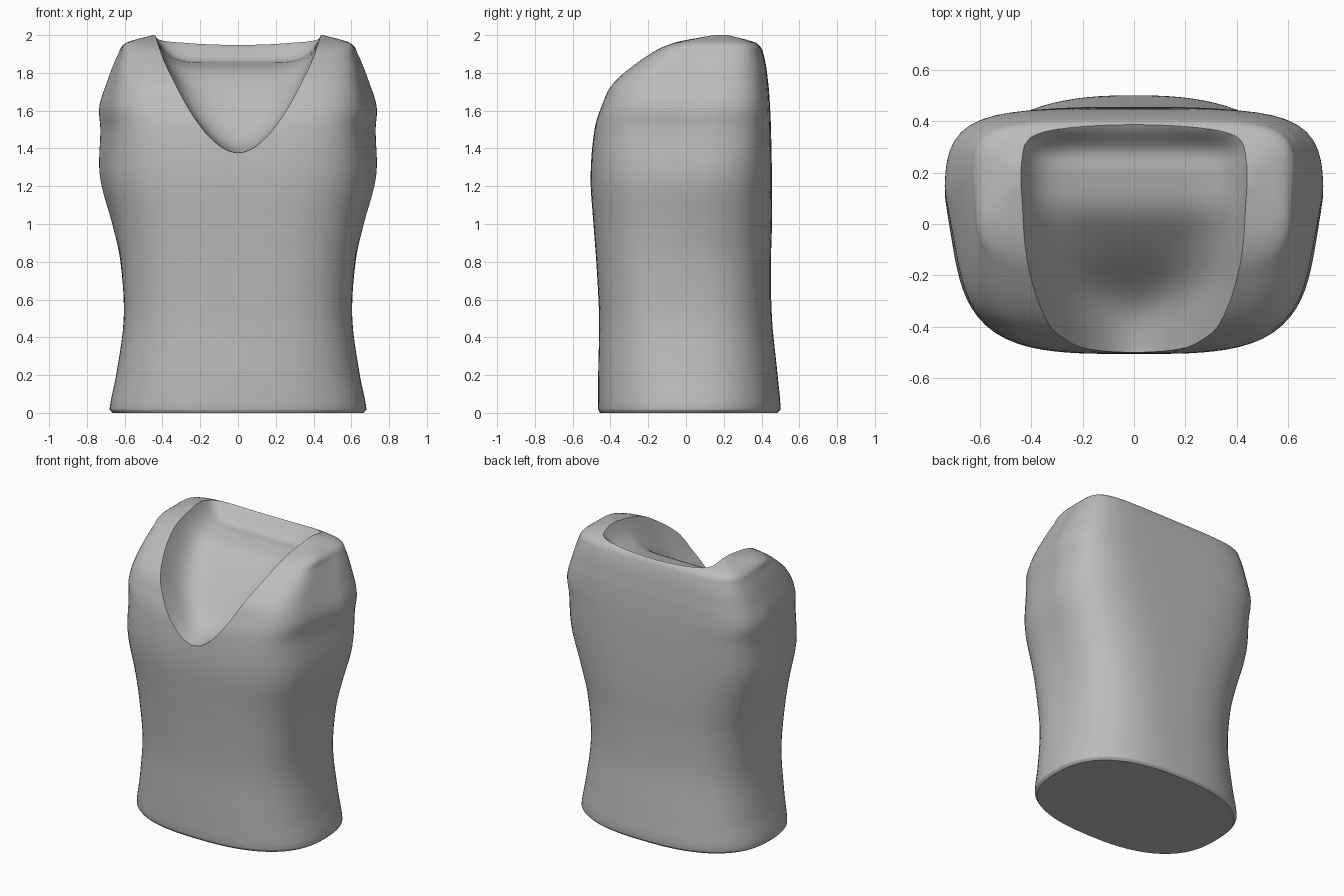
import bpy, bmesh, math

cube = bpy.data.objects.get("Cube")
if cube:
    bpy.data.objects.remove(cube)

grey = bpy.data.materials.new("plain grey")
grey.use_nodes = True
colour = (0.5, 0.5, 0.5, 1)
grey.diffuse_color = colour
grey.node_tree.nodes["Principled BSDF"].inputs["Base Color"].default_value = colour


def sample(keys, steps):
    """Smooth rows between key rows; the first column is the position."""
    def slope(i, c):
        a, b = keys[max(i - 1, 0)], keys[min(i + 1, len(keys) - 1)]
        return (b[c] - a[c]) / (b[0] - a[0])
    rows = []
    for i in range(len(keys) - 1):
        a, b = keys[i], keys[i + 1]
        h = b[0] - a[0]
        for k in range(steps):
            t = k / steps
            s = t * t * (3 - 2 * t)
            row = [a[0] + h * t]
            for c in range(1, len(a)):
                row.append(a[c] + (b[c] - a[c]) * s
                           + h * t * (1 - t) * ((1 - t) * slope(i, c) - t * slope(i + 1, c)))
            rows.append(row)
    rows.append(list(keys[-1]))
    return rows


def loft(name, rings):
    """Closed solid through rings of equal point count."""
    bm = bmesh.new()
    loops = [[bm.verts.new(p) for p in ring] for ring in rings]
    n = len(loops[0])
    for lo, hi in zip(loops, loops[1:]):
        for i in range(n):
            j = (i + 1) % n
            bm.faces.new((lo[i], lo[j], hi[j], hi[i]))
    bm.faces.new(loops[0][::-1])
    bm.faces.new(loops[-1])
    bmesh.ops.recalc_face_normals(bm, faces=bm.faces)
    mesh = bpy.data.meshes.new(name)
    bm.to_mesh(mesh)
    bm.free()
    mesh.materials.append(grey)
    obj = bpy.data.objects.new(name, mesh)
    bpy.context.collection.objects.link(obj)
    return obj


def body_ring(z, width, front, back, power, taper):
    """Rounded box section, narrower towards the chest."""
    mid, half = (front + back) / 2, (back - front) / 2
    ring = []
    for i in range(96):
        a = math.tau * i / 96
        c, s = math.cos(a), math.sin(a)
        r = (abs(c) ** power + abs(s) ** power) ** (-1 / power)
        x = width * c * r * (1 - taper * max(0, 0.3 - s * r))
        ring.append((x, mid + half * s * r, z))
    return ring


# Torso: height, half width, front, back, squareness, chest taper
body_keys = [
    (0.0, 0.665, -0.455, 0.485, 2.5, 0),
    (0.02, 0.68, -0.465, 0.5, 2.5, 0),
    (0.2, 0.645, -0.465, 0.485, 2.6, 0),
    (0.5, 0.605, -0.46, 0.455, 2.8, 0),
    (0.8, 0.625, -0.475, 0.45, 3, 0.02),
    (1.0, 0.67, -0.49, 0.455, 3.2, 0.06),
    (1.25, 0.735, -0.505, 0.455, 3.6, 0.1),
    (1.5, 0.73, -0.485, 0.45, 4.4, 0.12),
    (1.62, 0.735, -0.45, 0.445, 4.8, 0.11),
    (1.75, 0.695, -0.385, 0.435, 5, 0.09),
    (1.9, 0.635, -0.2, 0.41, 5, 0.04),
    (1.96, 0.59, -0.07, 0.37, 5, 0),
    (2.0, 0.45, 0.12, 0.25, 4, 0),
]
torso = loft("tank_top_torso", [body_ring(*row) for row in sample(body_keys, 5)])

# Neck scoop: depth, floor height, wall steepness
neck_keys = [
    (-0.6, 1.38, 1.9),
    (-0.47, 1.38, 1.9),
    (-0.3, 1.44, 2.3),
    (-0.1, 1.66, 4),
    (0.05, 1.8, 6),
    (0.2, 1.85, 7),
    (0.29, 1.865, 6),
    (0.39, 1.95, 2),
    (0.6, 1.96, 2),
]


def neck_ring(y, floor, power):
    ring = [(x, y, floor + (2 - floor) * (abs(x) / 0.44) ** power)
            for x in (0.5 * i / 20 for i in range(-20, 21))]
    return ring + [(0.5, y, 2.9), (-0.5, y, 2.9)]


cutter = loft("neck_cutter", [neck_ring(*row) for row in sample(neck_keys, 5)])
cutter.hide_render = True

bpy.ops.object.select_all(action="DESELECT")
bpy.context.view_layer.objects.active = torso
torso.select_set(True)
cut = torso.modifiers.new("neck opening", "BOOLEAN")
cut.object = cutter
cut.operation = "DIFFERENCE"
cut.solver = "EXACT"
bpy.ops.object.modifier_apply(modifier=cut.name)
bpy.data.objects.remove(cutter)
bpy.ops.object.shade_smooth_by_angle(angle=math.radians(40))
